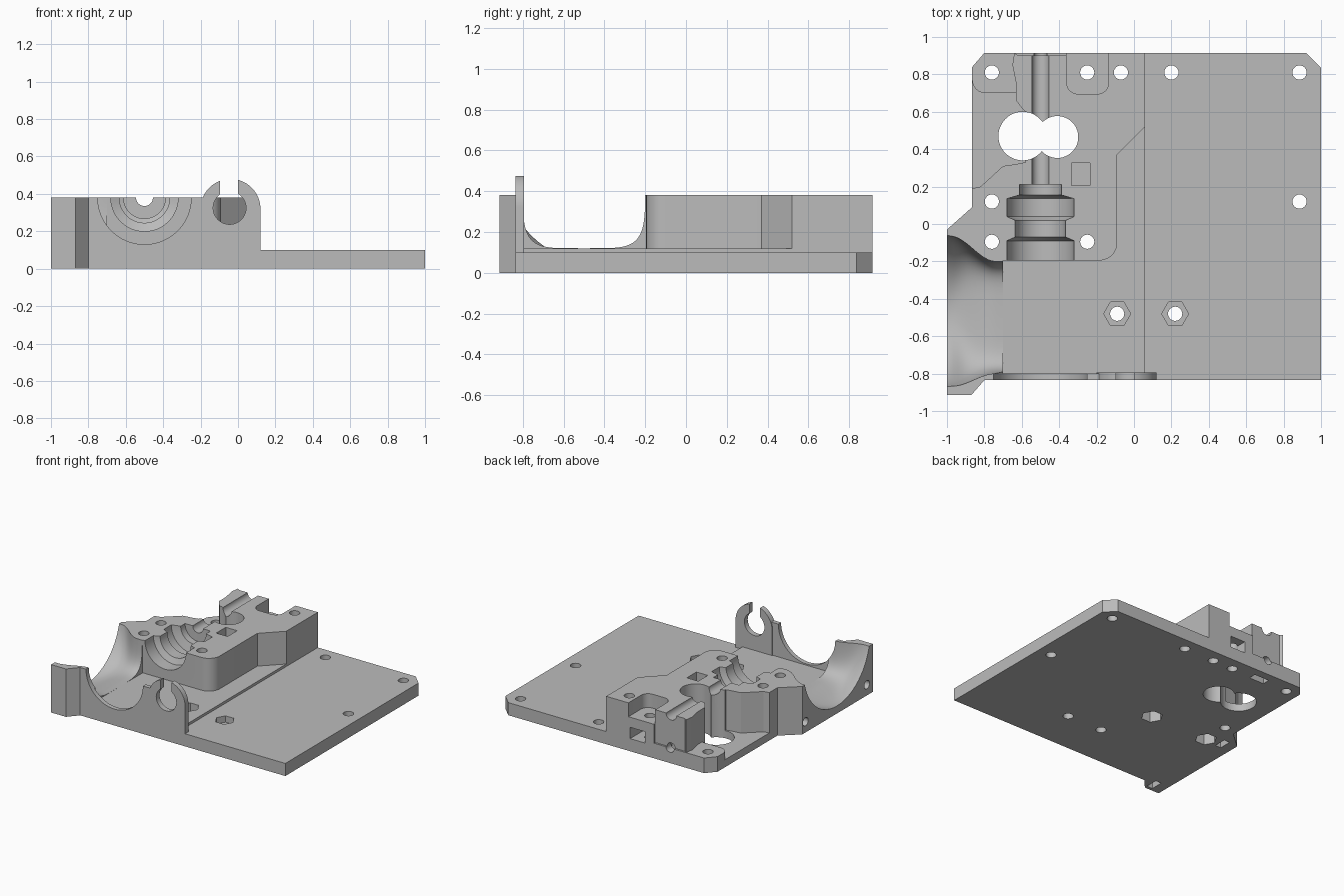
import bpy, bmesh
from math import sin, cos, pi, radians

if "Cube" in bpy.data.objects:
    bpy.data.objects.remove(bpy.data.objects["Cube"])

gray = bpy.data.materials.new("plain_gray")
gray.use_nodes = True
color = (0.5, 0.5, 0.5, 1)
gray.diffuse_color = color
gray.node_tree.nodes["Principled BSDF"].inputs["Base Color"].default_value = color


def loft(name, rings):
    """Closed solid through a series of matching rings."""
    bm = bmesh.new()
    loops = [[bm.verts.new(p) for p in ring] for ring in rings]
    n = len(loops[0])
    for a, b in zip(loops, loops[1:]):
        for i in range(n):
            j = (i + 1) % n
            bm.faces.new((a[i], a[j], b[j], b[i]))
    bm.faces.new(loops[0])
    bm.faces.new(loops[-1])
    bmesh.ops.recalc_face_normals(bm, faces=bm.faces)
    mesh = bpy.data.meshes.new(name)
    bm.to_mesh(mesh)
    bm.free()
    mesh.materials.append(gray)
    obj = bpy.data.objects.new(name, mesh)
    bpy.context.collection.objects.link(obj)
    return obj


def prism(name, pts, lo, hi, axis="z"):
    place = {"x": lambda a, b, h: (h, a, b),
             "y": lambda a, b, h: (a, h, b),
             "z": lambda a, b, h: (a, b, h)}[axis]
    return loft(name, [[place(a, b, h) for a, b in pts] for h in (lo, hi)])


def arc(cx, cy, r, start, end, n):
    angles = [radians(start + (end - start) * i / n) for i in range(n + 1)]
    return [(cx + r * cos(t), cy + r * sin(t)) for t in angles]


def disc(cx, cy, r, n=40):
    return arc(cx, cy, r, 0, 360, n)[:-1]


def rect(x0, x1, y0, y1):
    return [(x0, y0), (x1, y0), (x1, y1), (x0, y1)]


def combine(target, other, operation):
    bpy.context.view_layer.objects.active = target
    mod = target.modifiers.new("bool", "BOOLEAN")
    mod.operation, mod.solver, mod.object = operation, "EXACT", other
    bpy.ops.object.modifier_apply(modifier=mod.name)
    bpy.data.objects.remove(other)


# Thin base plate
body = prism("motor_mount_body", [
    (-1, -.915), (-.87, -.915), (-.8, -.835), (1, -.835), (1, .835), (.92, .915),
    (-.62, .915), (-.62, .9), (-.64, .915), (-.8, .915), (-.865, .84),
    (-.865, .09), (-1, -.03)], 0, .1)

# Slightly raised floor on the left half
floor = prism("raised_floor", [
    (-1, -.915), (-.87, -.915), (-.8, -.835), (.06, -.835), (.06, .915),
    (-.8, .915), (-.865, .84), (-.865, .09), (-1, -.03)], 0, .12)

# Low pocket edge, shared by the block and its side recess
pocket_edge = [(-.63, .66), (-.6, .62), (-.58, .6), (-.58, .33), (-.63, .32),
               (-.7, .31), (-.82, .2)]

# Tall block with the corner post
block = prism("bearing_block",
              [(-1, -.915), (-.87, -.915), (-.8, -.835), (-.7, -.835), (-.7, -.195)]
              + arc(-.185, -.1, .095, -90, 0, 10)
              + [(-.09, .37), (.06, .52), (.06, .915), (-.36, .915), (-.36, .9),
                 (-.62, .9), (-.64, .915), (-.65, .85), (-.63, .75)]
              + pocket_edge + [(-.865, .19), (-.865, .09), (-1, -.03)], 0, .38)

# Front wall and the round clip
wall = prism("front_wall", rect(-.75, -.15, 0, .38), -.835, -.8, "y")
clip = prism("clip", [(-.2, 0), (.12, 0)] + arc(-.04, .32, .16, 0, 180, 32),
             -.835, -.793, "y")
for part in (floor, block, wall, clip):
    combine(body, part, "UNION")

cutters = []


def cut(pts, lo, hi, axis="z"):
    cutters.append(prism("cutter", pts, lo, hi, axis))


# Flared cradle: round at the outer end, squarer inside
rings = []
for i in range(15):
    t = i / 14
    s = max(0, min(1, (t - .04) / .8))
    s = s * s * (3 - 2 * s)
    half, depth, power = .415 - .115 * s, .42 - .06 * s, 2 / (2 + 3 * s)
    ring = []
    for k in range(64):
        c, d = cos(2 * pi * k / 64), sin(2 * pi * k / 64)
        y = half * abs(c) ** power * (1 if c > 0 else -1)
        z = depth * abs(d) ** power * (1 if d > 0 else -1)
        ring.append((-1.01 + .32 * t, -.465 - .035 * s + y, .48 + z))
    rings.append(ring)
cutters.append(loft("cradle_cutter", rings))

# Stepped bearing bore with a long rod channel
steps = [(-.25, .18), (-.09, .18), (-.07, .135), (.02, .135), (.04, .18), (.135, .18),
         (.155, .112), (.21, .112), (.211, .045), (.95, .045)]
cutters.append(loft("bore_cutter", [
    [(x, y, z) for x, z in disc(-.5, .38, r, 48)] for y, r in steps]))

# Openings in the front wall and clip
cut(disc(-.5, .38, .25, 64), -.9, -.72, "y")
cut(disc(-.045, .325, .088), -.9, -.72, "y")
cut(rect(-.095, 0, .33, .6), -.9, -.72, "y")

# Double round opening through the block
cut(disc(-.595, .47, .13, 48), -.1, .6)
cut(disc(-.41, .465, .112, 48), -.1, .6)

# Side recess beside the corner pad
cut([(-.9, .77), (-.9, .19), (-.865, .19)] + pocket_edge[::-1]
    + [(-.63, .7)] + arc(-.795, .77, .07, 270, 180, 8), .06, .6)

# Rounded recess at the back
cut([(-.36, .95)] + arc(-.3, .755, .06, 180, 270, 6)
    + arc(-.195, .755, .06, 270, 360, 6) + [(-.135, .95)], .27, .6)

# Vertical screw holes
for x, y in [(-.76, .81), (-.25, .81), (-.07, .81), (.2, .81), (.885, .81),
             (.885, .12), (-.76, .12), (-.76, -.095), (-.25, -.095),
             (-.09, -.48), (.22, -.48)]:
    cut(disc(x, y, .038, 24), -.1, .6)

# Hexagonal nut seats, above and below
for x in (-.09, .22):
    cut(disc(x, -.48, .072, 6), .05, .3)
for x in (-.76, -.25):
    cut(disc(x, -.095, .08, 6), -.1, .1)

# Square nut pockets and sideways screw holes
cut(rect(-.335, -.235, .205, .325), .14, .6)
cut(rect(-.28, -.15, .1, .19), .74, 1, "y")
cut(rect(-.56, -.43, .79, .85), -.1, .17)
cut(disc(-.5, .12, .035, 24), .7, 1, "y")
for y in (-.07, -.84):
    cut(disc(y, .085, .033, 24), -1.1, -.84, "x")
    cut(rect(-.92, -.87, y - .05, y + .05), -.1, .13)

for cutter in cutters:
    combine(body, cutter, "DIFFERENCE")

# Smooth curves with crisp edges
bpy.ops.object.select_all(action="DESELECT")
body.select_set(True)
bpy.context.view_layer.objects.active = body
bpy.ops.object.shade_smooth_by_angle(angle=radians(28))
